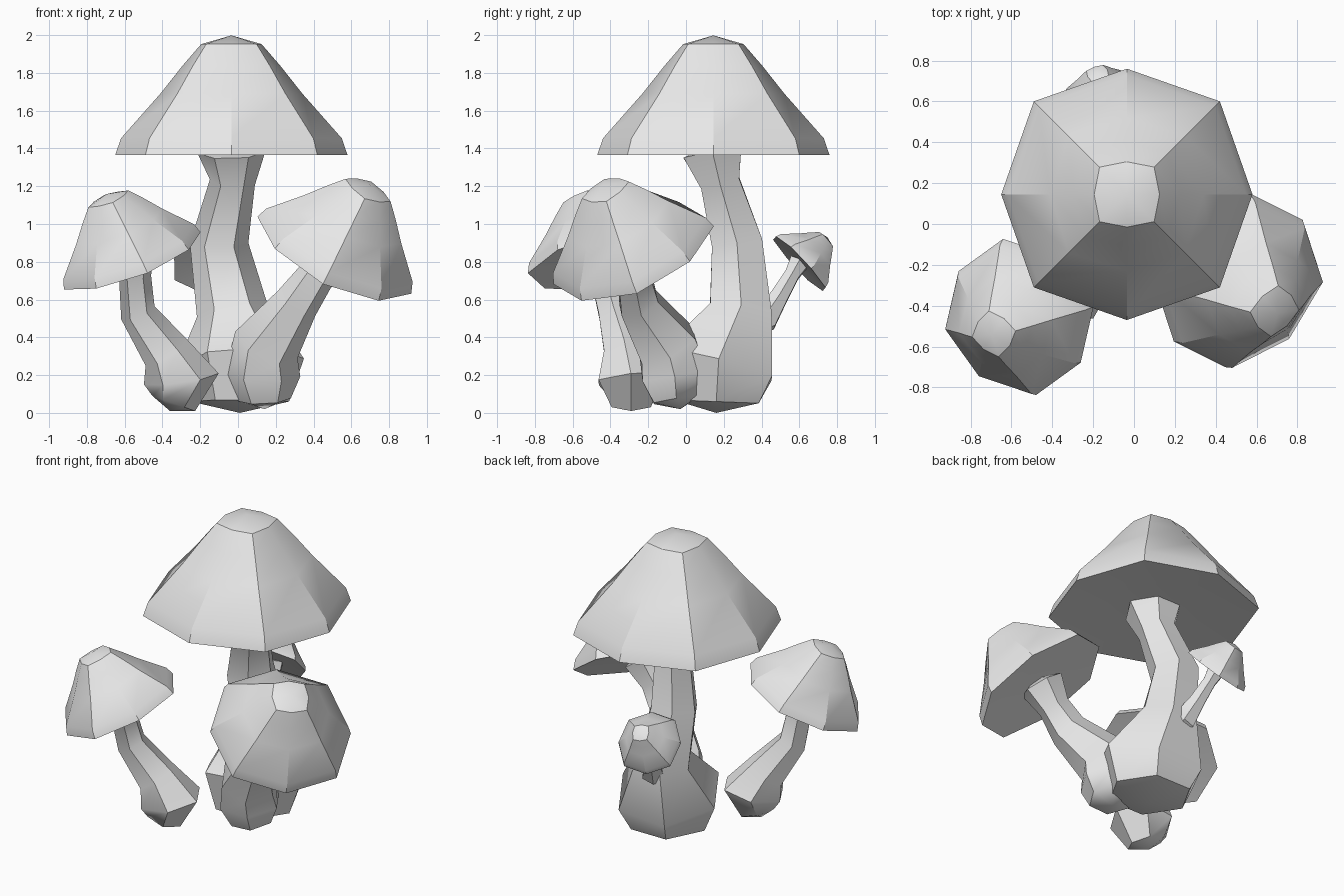
import bpy, bmesh, math
from mathutils import Vector, Matrix

cube = bpy.data.objects.get("Cube")
if cube:
    bpy.data.objects.remove(cube, do_unlink=True)

grey = bpy.data.materials.new("plain grey")
grey.use_nodes = True
grey.diffuse_color = (0.8, 0.8, 0.8, 1)
grey.node_tree.nodes["Principled BSDF"].inputs["Base Color"].default_value = (0.8, 0.8, 0.8, 1)

UP = Vector((0, 0, 1))


def finish(name, bm, angle):
    """Turn a bmesh into a shaded object."""
    bmesh.ops.recalc_face_normals(bm, faces=bm.faces)
    mesh = bpy.data.meshes.new(name)
    bm.to_mesh(mesh)
    bm.free()
    mesh.materials.append(grey)
    obj = bpy.data.objects.new(name, mesh)
    bpy.context.collection.objects.link(obj)
    bpy.ops.object.select_all(action='DESELECT')
    obj.select_set(True)
    bpy.context.view_layer.objects.active = obj
    bpy.ops.object.shade_smooth_by_angle(angle=math.radians(angle))


def skin(bm, rings, start, end):
    """Join rings of vertices and close both ends with a fan."""
    n = len(rings[0])
    for a, b in zip(rings, rings[1:]):
        for i in range(n):
            j = (i + 1) % n
            bm.faces.new((a[i], a[j], b[j], b[i]))
    for ring, tip in ((rings[0], start), (rings[-1], end)):
        centre = bm.verts.new(tip)
        for i in range(n):
            bm.faces.new((ring[i], ring[(i + 1) % n], centre))


# Cap profile as radius and height, for a rim radius of one
PROFILE = [(0.5, 0.03), (1, 0), (0.95, 0.145), (0.61, 0.53), (0.42, 0.77), (0.26, 0.955)]


def cap(name, centre, axis, radius, phase):
    """Squarish eight-sided cap with its underside centre at the given point."""
    bm = bmesh.new()
    rings = []
    for r, h in PROFILE:
        ring = []
        for i in range(8):
            a = math.radians(45 * i + phase)
            rr = r + 0.047 * (i % 2)
            ring.append(bm.verts.new((rr * math.cos(a), rr * math.sin(a), h)))
        rings.append(ring)
    skin(bm, rings, (0, 0, 0.04), (0, 0, 1.03))
    turn = UP.rotation_difference(Vector(axis)).to_matrix().to_4x4()
    bm.transform(Matrix.Translation(centre) @ turn @ Matrix.Scale(radius, 4))
    finish(name, bm, 28)


def stem(name, path, sides=6, phase=0):
    """Tube through points given as x, y, z, radius, with a pointed bottom."""
    pts = [Vector(p[:3]) for p in path]
    bm = bmesh.new()
    rings = []
    for k in range(1, len(path) - 1):
        tangent = pts[k + 1] - pts[k - 1]
        turn = UP.rotation_difference(tangent)
        r = path[k][3]
        ring = []
        for i in range(sides):
            a = math.radians(phase) + math.tau * i / sides
            ring.append(bm.verts.new(pts[k] + turn @ Vector((r * math.cos(a), r * math.sin(a), 0))))
        rings.append(ring)
    skin(bm, rings, pts[0], pts[-1])
    finish(name, bm, 45)


# Tall mushroom in the middle
cap("tall_cap", (-0.035, 0.145, 1.365), (0, 0, 1), 0.615, 0)
stem("tall_stem", [
    (0.01, 0.16, 0, 0), (0.01, 0.16, 0.06, 0.26), (0.01, 0.17, 0.26, 0.34),
    (-0.03, 0.29, 0.54, 0.19), (-0.1, 0.27, 0.9, 0.155),
    (-0.03, 0.18, 1.22, 0.12), (-0.035, 0.14, 1.38, 0.18), (-0.035, 0.14, 1.42, 0)])

# Front mushroom leaning to the left side
cap("left_cap", (0.51, -0.277, 0.835), (0.43, -0.36, 0.83), 0.435, 42)
stem("left_stem", [
    (0.14, -0.03, 0.02, 0), (0.14, -0.05, 0.07, 0.14), (0.13, -0.06, 0.2, 0.2),
    (0.15, -0.1, 0.36, 0.18), (0.31, -0.25, 0.58, 0.12),
    (0.41, -0.27, 0.72, 0.1), (0.5, -0.28, 0.85, 0.14), (0.53, -0.29, 0.9, 0)])

# Front mushroom leaning to the right side
cap("right_cap", (-0.56, -0.455, 0.805), (-0.35, -0.23, 0.91), 0.378, 55)
stem("right_stem", [
    (-0.36, -0.29, 0.01, 0), (-0.34, -0.29, 0.05, 0.12), (-0.3, -0.29, 0.18, 0.2),
    (-0.38, -0.32, 0.32, 0.13), (-0.53, -0.38, 0.53, 0.095),
    (-0.545, -0.43, 0.72, 0.085), (-0.56, -0.45, 0.82, 0.12), (-0.57, -0.46, 0.86, 0)])

# Small mushroom growing out of the back
cap("small_cap", (-0.15, 0.6, 0.79), (-0.15, 0.72, 0.68), 0.2, 22)
stem("small_stem", [
    (-0.02, 0.36, 0.42, 0), (-0.05, 0.41, 0.49, 0.08), (-0.09, 0.49, 0.61, 0.055),
    (-0.13, 0.56, 0.73, 0.045), (-0.15, 0.6, 0.8, 0.06), (-0.155, 0.61, 0.82, 0)])
